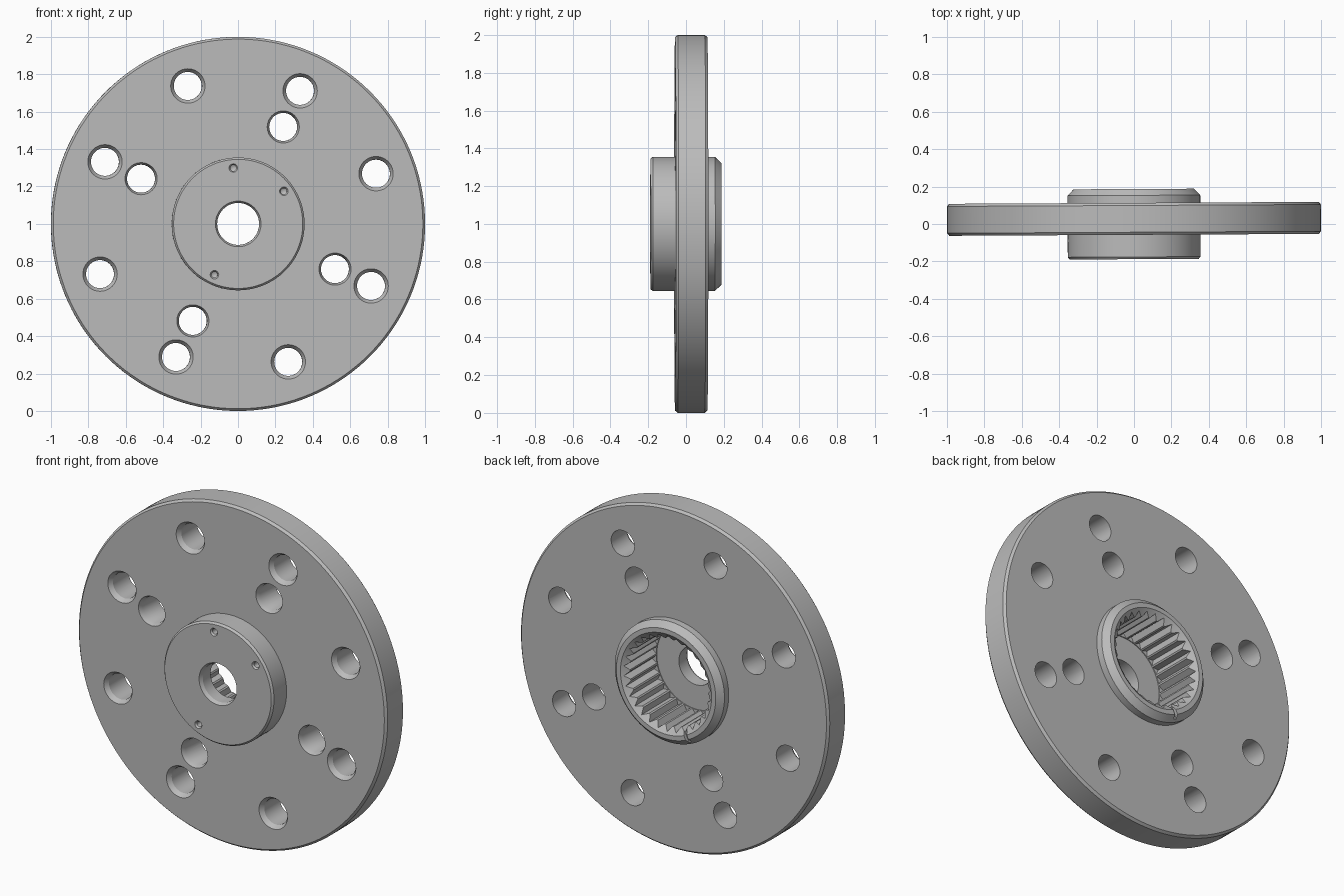
import bpy, bmesh
from math import sin, cos, pi, radians
from mathutils import Matrix, Vector

cube = bpy.data.objects.get("Cube")
if cube:
    bpy.data.objects.remove(cube)

grey = bpy.data.materials.new("machined grey")
grey.use_nodes = True
colour = (0.5, 0.5, 0.5, 1)
grey.diffuse_color = colour
grey.node_tree.nodes["Principled BSDF"].inputs["Base Color"].default_value = colour

FRONT, BACK = -0.058, 0.113          # plate faces
HUB_FRONT, HUB_BACK = -0.188, 0.187  # hub faces
FLOOR = -0.095                       # bottom of the splined bore
TEETH = 30


def polar(r, angle, y=0):
    return Vector((r * cos(angle), y, r * sin(angle)))


def lathe(bm, profile, steps, centre=(0, 0, 0), closed=False):
    """Turn (radius, y) points about the y axis."""
    verts = [bm.verts.new((r, y, 0)) for r, y in profile]
    pairs = list(zip(verts, verts[1:]))
    if closed:
        pairs.append((verts[-1], verts[0]))
    edges = [bm.edges.new(p) for p in pairs]
    old = set(bm.verts) - set(verts)
    bmesh.ops.spin(bm, geom=verts + edges, cent=(0, 0, 0), axis=(0, 1, 0),
                   angle=2 * pi, steps=steps)
    new = [v for v in bm.verts if v not in old]
    bmesh.ops.remove_doubles(bm, verts=new, dist=1e-5)
    new = [v for v in bm.verts if v not in old]
    bmesh.ops.translate(bm, verts=new, vec=centre)


def make_object(name, bm):
    bmesh.ops.recalc_face_normals(bm, faces=bm.faces)
    mesh = bpy.data.meshes.new(name)
    bm.to_mesh(mesh)
    bm.free()
    mesh.materials.append(grey)
    obj = bpy.data.objects.new(name, mesh)
    bpy.context.collection.objects.link(obj)
    return obj


# Plate and hub turned as one body, with a stepped bore
bm = bmesh.new()
lathe(bm, [
    (0.122, HUB_FRONT), (0.345, HUB_FRONT), (0.355, HUB_FRONT + 0.012),
    (0.355, FRONT), (0.988, FRONT), (1.0, FRONT + 0.014),
    (1.0, BACK - 0.014), (0.988, BACK), (0.355, BACK),
    (0.355, HUB_BACK - 0.034), (0.322, HUB_BACK), (0.295, HUB_BACK),
    (0.255, HUB_BACK - 0.03), (0.255, FLOOR), (0.112, FLOOR),
    (0.112, HUB_FRONT + 0.02),
], 144, closed=True)
flange = make_object("flange", bm)

# Countersunk bolt holes: eight outer, four inner
bm = bmesh.new()
bolts = [(0.785, 20 + 45 * i, 0.092) for i in range(8)]
bolts += [(0.572, 65 + 90 * i, 0.086) for i in range(4)]
for r, angle, rim in bolts:
    lathe(bm, [(0, FRONT - 0.02), (rim, FRONT - 0.02), (rim, FRONT),
               (0.075, FRONT + 0.025), (0.075, BACK + 0.03), (0, BACK + 0.03)],
          40, polar(r, radians(angle)))

# Small blind pin holes in the hub face
for angle in (95, 35.6, 245):
    lathe(bm, [(0, HUB_FRONT - 0.02), (0.023, HUB_FRONT - 0.02),
               (0.023, HUB_FRONT), (0.016, HUB_FRONT + 0.01),
               (0.016, HUB_FRONT + 0.05), (0, HUB_FRONT + 0.06)],
          20, polar(0.3, radians(angle)))
hole_cutter = make_object("hole_cutter", bm)

# Star-shaped prism that cuts the internal spline
bm = bmesh.new()
ring = [polar(0.282 if i % 2 else 0.25, pi * i / TEETH, FLOOR + 0.005)
        for i in range(2 * TEETH)]
face = bm.faces.new([bm.verts.new(p) for p in ring])
out = bmesh.ops.extrude_face_region(bm, geom=[face])
top = [g for g in out["geom"] if isinstance(g, bmesh.types.BMVert)]
bmesh.ops.translate(bm, verts=top, vec=(0, HUB_BACK - FLOOR + 0.05, 0))
spline_cutter = make_object("spline_cutter", bm)

# Shallow index notch across the back rim
bm = bmesh.new()
bmesh.ops.create_cube(bm, size=1, matrix=(
    Matrix.Translation(polar(0.305, radians(245), HUB_BACK))
    @ Matrix.Rotation(-radians(245), 4, "Y")
    @ Matrix.Diagonal((0.09, 0.04, 0.02, 1))))
notch_cutter = make_object("notch_cutter", bm)

# Cut everything and keep the finished mesh
for cutter in (hole_cutter, spline_cutter, notch_cutter):
    cutter.hide_render = True
    mod = flange.modifiers.new(cutter.name, "BOOLEAN")
    mod.operation = "DIFFERENCE"
    mod.solver = "EXACT"
    mod.object = cutter
bpy.context.view_layer.update()
graph = bpy.context.evaluated_depsgraph_get()
finished = bpy.data.meshes.new_from_object(flange.evaluated_get(graph))
flange.modifiers.clear()
flange.data = finished
for cutter in (hole_cutter, spline_cutter, notch_cutter):
    bpy.data.objects.remove(cutter)

# Stand the flange on the ground with its slight turn
finished.transform(Matrix.Translation((0, 0, 1)) @ Matrix.Rotation(radians(0.3), 4, "Z"))
bpy.ops.object.select_all(action="DESELECT")
flange.select_set(True)
bpy.context.view_layer.objects.active = flange
bpy.ops.object.shade_smooth_by_angle(angle=radians(25))
